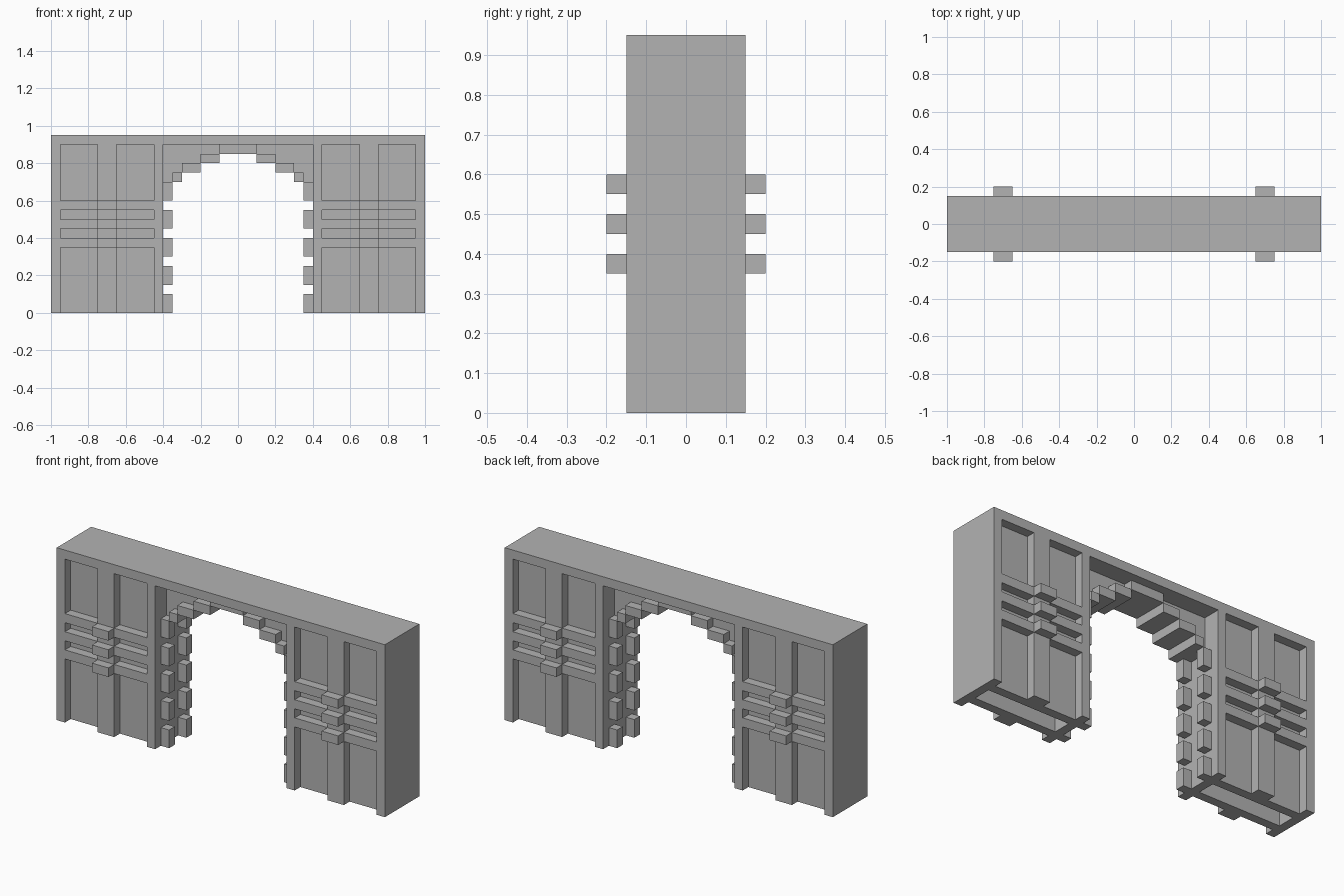
import bpy, bmesh

cube = bpy.data.objects.get("Cube")
if cube:
    bpy.data.objects.remove(cube, do_unlink=True)

stone = bpy.data.materials.new("grey_stone")
stone.use_nodes = True
GREY = (0.45, 0.45, 0.45, 1)
stone.diffuse_color = GREY
stone.node_tree.nodes["Principled BSDF"].inputs["Base Color"].default_value = GREY

U = 0.05  # building module: all sizes below are in modules


def build(name, boxes, mirror_x=True, mirror_y=True):
    """Make one object from (x0, x1, y0, y1, z0, z1) boxes, mirrored about the centre."""
    bm = bmesh.new()
    for x0, x1, y0, y1, z0, z1 in boxes:
        verts = bmesh.ops.create_cube(bm, size=1)["verts"]
        for v in verts:
            v.co.x = U * (x1 if v.co.x > 0 else x0)
            v.co.y = U * (y1 if v.co.y > 0 else y0)
            v.co.z = U * (z1 if v.co.z > 0 else z0)
    mesh = bpy.data.meshes.new(name)
    bm.to_mesh(mesh)
    bm.free()
    mesh.materials.append(stone)
    obj = bpy.data.objects.new(name, mesh)
    bpy.context.collection.objects.link(obj)
    if mirror_x or mirror_y:
        mod = obj.modifiers.new("mirror", "MIRROR")
        mod.use_axis = (mirror_x, mirror_y, False)
        mod.use_clip = False
        mod.use_mirror_merge = False
    return obj


# Top slab over the whole gate
build("top_slab", [(-20, 20, -3, 3, 18, 19)], False, False)

# Outer and inner end walls of the hollow piers
build("pier_end_walls", [(19, 20, -3, 3, 0, 18), (8, 9, -3, 3, 0, 18)], True, False)

# Thin recessed panels closing the pier faces
build("recessed_panels", [(9, 19, 1, 2, 0, 18)])

# Pilaster in the middle of each pier face
build("pilasters", [(13, 15, 2, 3, 0, 18)])

# Three rails on each side of the pilaster, with projecting blocks where they cross
rail_heights = (7, 9, 11)
build("rails", [(x, x + 4, 2, 3, z, z + 1) for z in rail_heights for x in (9, 15)])
build("rail_blocks", [(13, 15, 3, 4, z, z + 1) for z in rail_heights])

# Toothed blocks up the sides of the opening
build("jamb_blocks", [(7, 8, 1, 2, z, z + 2) for z in range(0, 15, 3)])

# Stepped arch rim, front and back
steps = [(6, 7, 14), (4, 6, 15), (2, 4, 16)]
build("arch_rim", [(x0, x1, 1, 2, z, z + 1) for x0, x1, z in steps])
build("arch_crown", [(-2, 2, 1, 2, 17, 18)], False, True)

# Recessed wall between rim and frame
build("arch_core", [(x0, x1, -1, 1, z, 18) for x0, x1, z in steps + [(7, 8, 14)]], True, False)
build("crown_core", [(-2, 2, -1, 1, 17, 18)], False, False)
